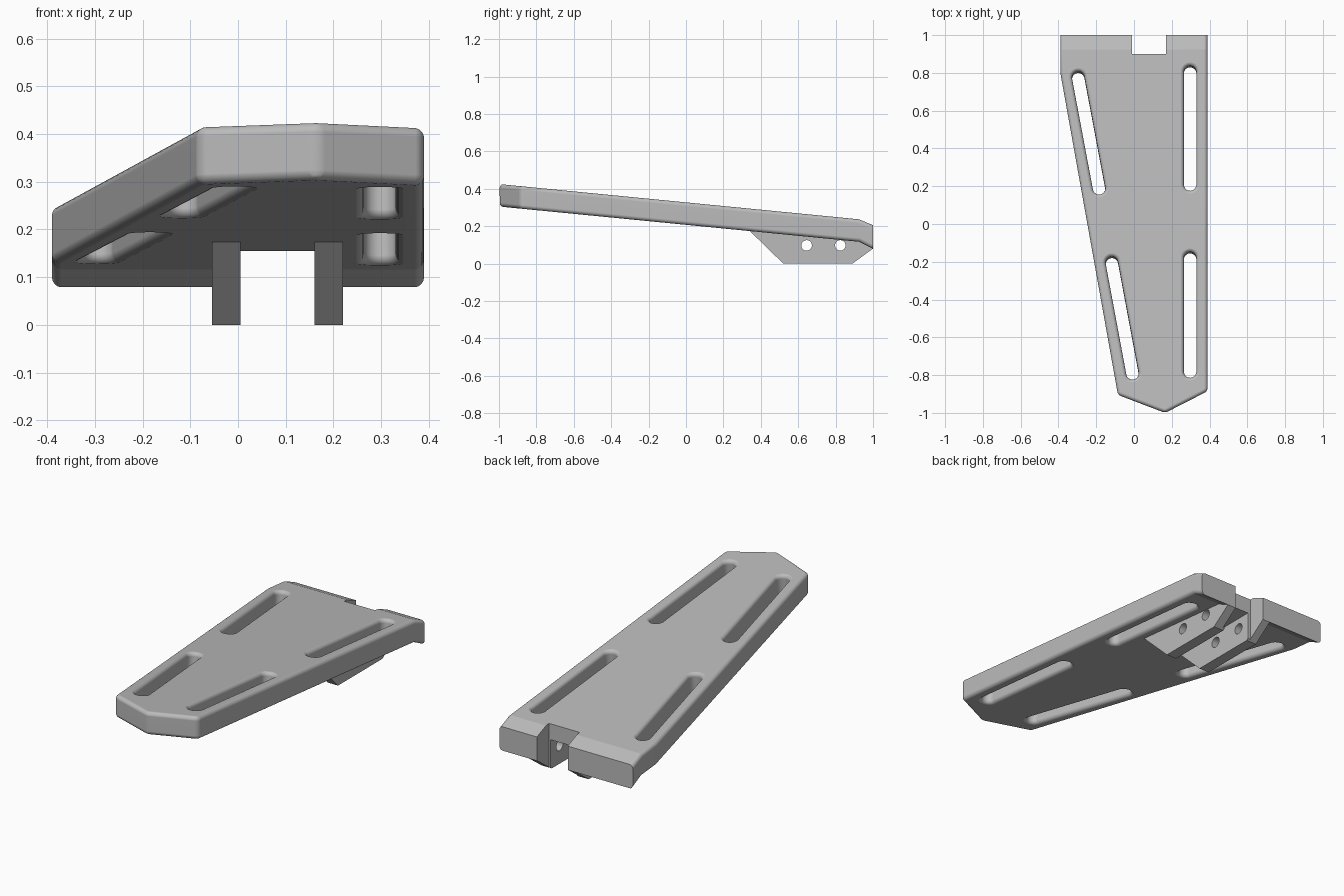
import bpy, bmesh, math
from mathutils import Vector

cube = bpy.data.objects.get("Cube")
if cube:
    bpy.data.objects.remove(cube, do_unlink=True)

grey = bpy.data.materials.new("plain grey")
grey.use_nodes = True
colour = (0.5, 0.5, 0.5, 1)
grey.diffuse_color = colour
grey.node_tree.nodes["Principled BSDF"].inputs["Base Color"].default_value = colour

SLOPE, THICK = 0.0979, 0.12


def top_z(y):
    z = 0.425 - SLOPE * (y + 1)
    return z if y < 0.925 else z - (y - 0.925) * 0.32


def bottom_z(y):
    z = 0.425 - THICK - SLOPE * (y + 1)
    return z if y < 0.925 else z - (y - 0.925) * 0.4


def make(name, bm):
    bmesh.ops.recalc_face_normals(bm, faces=bm.faces)
    mesh = bpy.data.meshes.new(name)
    bm.to_mesh(mesh)
    bm.free()
    mesh.materials.append(grey)
    obj = bpy.data.objects.new(name, mesh)
    bpy.context.collection.objects.link(obj)
    return obj


def prism(outline, direction):
    """Extrude a flat outline of 3D points along a direction."""
    bm = bmesh.new()
    face = bm.faces.new([bm.verts.new(p) for p in outline])
    out = bmesh.ops.extrude_face_region(bm, geom=[face])
    moved = [g for g in out["geom"] if isinstance(g, bmesh.types.BMVert)]
    bmesh.ops.translate(bm, verts=moved, vec=direction)
    return bm


def box(name, x0, x1, y0, y1, z0, z1):
    return make(name, prism([(x0, y0, z0), (x1, y0, z0), (x1, y1, z0), (x0, y1, z0)],
                            (0, 0, z1 - z0)))


def activate(obj):
    bpy.ops.object.select_all(action='DESELECT')
    obj.select_set(True)
    bpy.context.view_layer.objects.active = obj


def cut(obj, cutter):
    activate(obj)
    mod = obj.modifiers.new("cut", 'BOOLEAN')
    mod.operation, mod.solver, mod.object = 'DIFFERENCE', 'EXACT', cutter
    bpy.ops.object.modifier_apply(modifier=mod.name)
    bpy.data.objects.remove(cutter, do_unlink=True)


def slot_cutter(a, b, r=0.033, f=0.02, n=20):
    """Long rounded slot, square to the sloping plate, flared to round its rims."""
    normal = Vector((0, SLOPE, 1)).normalized()
    half = THICK * normal.z / 2 + 0.0005
    arc = [(half - f + f * math.sin(t), r + f - f * math.cos(t))
           for t in (math.pi / 2 * k / 8 for k in range(9))]
    arc.append((half + 0.03, r + f))
    profile = [(-h, w) for h, w in reversed(arc)] + arc
    a, b = Vector(a), Vector(b)
    start = math.atan2((b - a).y, (b - a).x) + math.pi / 2
    bm, rings = bmesh.new(), []
    for h, w in profile:
        ring = []
        for end, turn in ((a, 0), (b, math.pi)):
            for k in range(n + 1):
                t = start + turn + math.pi * k / n
                p = end + Vector((math.cos(t), math.sin(t))) * w
                z = 0.425 - THICK / 2 - SLOPE * (p.y + 1)
                ring.append(bm.verts.new(Vector((p.x, p.y, z)) + normal * h))
        rings.append(ring)
    for lo, hi in zip(rings, rings[1:]):
        for i in range(len(lo)):
            j = (i + 1) % len(lo)
            bm.faces.new((lo[i], lo[j], hi[j], hi[i]))
    bm.faces.new(rings[0])
    bm.faces.new(rings[-1])
    return make("slot_cutter", bm)


# Sloping plate with a bent-down back lip
outline = [(-0.39, 1), (-0.39, 0.8), (-0.085, -0.905), (0.165, -1), (0.39, -0.885), (0.39, 1)]
bm = prism([(x, y, 0) for x, y in outline], (0, 0, 1))
bmesh.ops.bisect_plane(bm, geom=bm.verts[:] + bm.edges[:] + bm.faces[:],
                       plane_co=(0, 0.925, 0), plane_no=(0, 1, 0))
for v in bm.verts:
    v.co.z = top_z(v.co.y) if v.co.z > 0.5 else bottom_z(v.co.y)
bmesh.ops.recalc_face_normals(bm, faces=bm.faces)
bm.normal_update()


def is_rim(edge):
    if all(v.co.y > 0.99 for v in edge.verts):
        return False
    level = [abs(f.normal.z) > 0.5 for f in edge.link_faces]
    upright = abs((edge.verts[0].co - edge.verts[1].co).normalized().z) > 0.9
    return level[0] != level[1] or (upright and edge.verts[0].co.y < 0)


bmesh.ops.bevel(bm, geom=[e for e in bm.edges if is_rim(e)], offset=0.02,
                segments=8, profile=0.5, affect='EDGES', clamp_overlap=True)
plate = make("plate", bm)

# Four slots, back notch and pocket between the brackets
for a, b in [((0.297, 0.80), (0.297, 0.205)), ((0.297, -0.185), (0.297, -0.785)),
             ((-0.295, 0.77), (-0.185, 0.185)), ((-0.117, -0.21), (-0.008, -0.795))]:
    cut(plate, slot_cutter(a, b))
cut(plate, box("notch_cutter", -0.01, 0.17, 0.9, 1.1, -0.2, 0.5))
cut(plate, box("pocket_cutter", 0.005, 0.16, 0.4, 1.05, -0.2, 0.155))

# Two mounting brackets with bolt holes
side = [(0.335, 0.18), (0.52, 0), (0.89, 0), (1, 0.08), (1, 0.12), (0.92, 0.16), (0.4, 0.2)]
parts = [plate]
for name, x in (("right_bracket", -0.055), ("left_bracket", 0.16)):
    bracket = make(name, prism([(x, y, z) for y, z in side], (0.06, 0, 0)))
    for y in (0.645, 0.825):
        bpy.ops.mesh.primitive_cylinder_add(vertices=32, radius=0.028, depth=0.3,
                                            location=(x + 0.03, y, 0.097),
                                            rotation=(0, math.pi / 2, 0))
        cut(bracket, bpy.context.object)
    cut(bracket, box("notch_cutter", -0.01, 0.17, 0.9, 1.1, -0.2, 0.5))
    parts.append(bracket)

# Smooth rounded rims, flat main faces
for obj in parts:
    activate(obj)
    bpy.ops.object.shade_smooth_by_angle(angle=math.radians(14))
    mod = obj.modifiers.new("flat_faces", 'WEIGHTED_NORMAL')
    mod.keep_sharp = True
